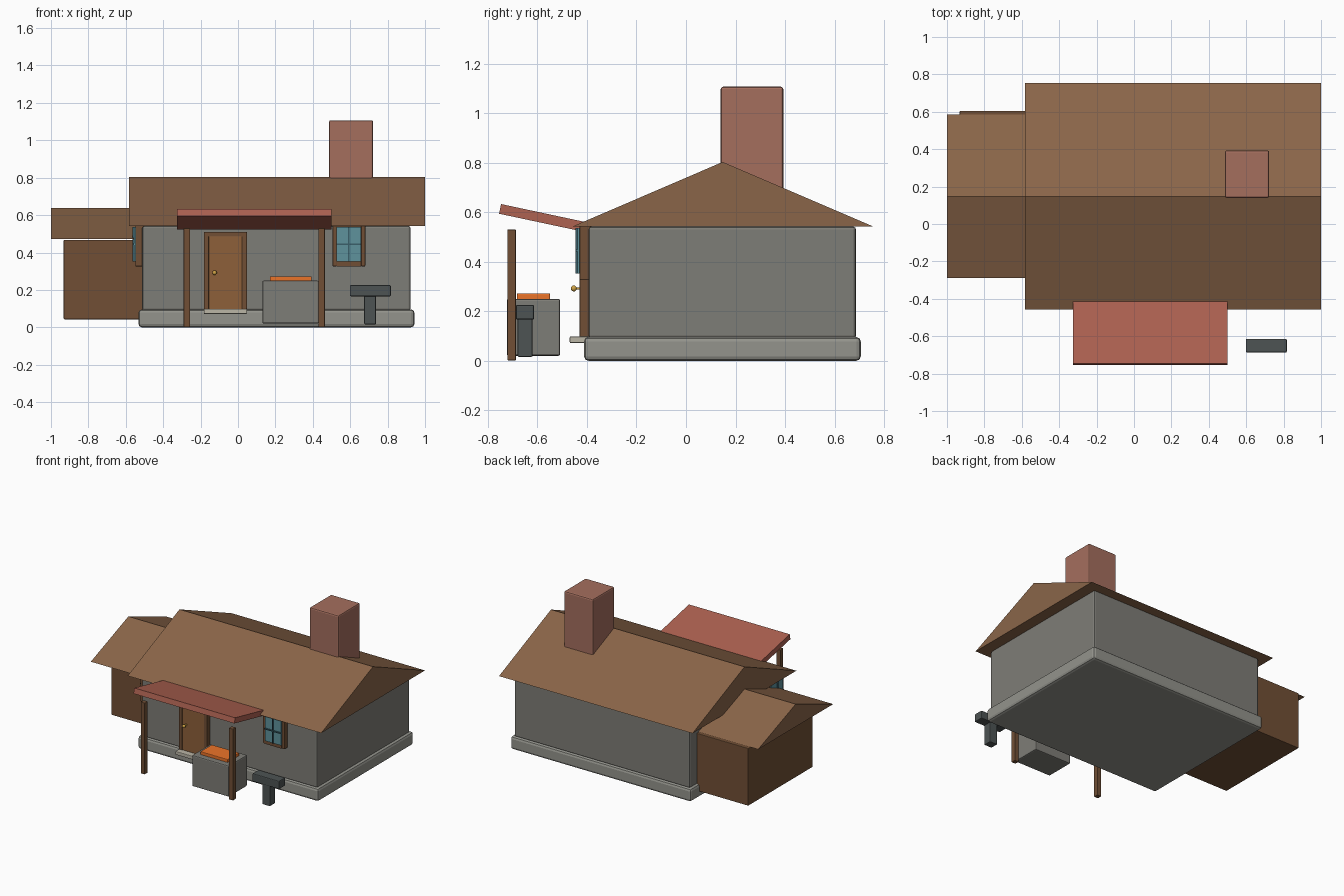
import bpy, bmesh, math

if "Cube" in bpy.data.objects:
    bpy.data.objects.remove(bpy.data.objects["Cube"])

def mat(name, r, g, b):
    m = bpy.data.materials.new(name)
    m.diffuse_color = (*[(c / 255) ** 2.2 for c in (r, g, b)], 1)
    m.use_nodes = True
    m.node_tree.nodes["Principled BSDF"].inputs["Base Color"].default_value = m.diffuse_color
    return m

STONE = mat("stone", 125, 124, 118)
PLINTH = mat("plinth", 146, 146, 139)
STEP = mat("step", 185, 180, 165)
ROOF = mat("roof", 137, 101, 74)
TIMBER = mat("timber", 112, 80, 56)
PLANK = mat("plank", 140, 96, 60)
BRICK = mat("brick", 163, 110, 94)
RED = mat("red_roof", 172, 98, 82)
GLASS = mat("glass", 95, 145, 155)
LEAD = mat("glazing_bar", 60, 95, 105)
IRON = mat("iron", 78, 84, 84)
EMBER = mat("ember", 235, 115, 45)
BRASS = mat("brass", 205, 160, 70)

def finish(bm, name, material, bevel=0):
    bmesh.ops.recalc_face_normals(bm, faces=bm.faces)
    me = bpy.data.meshes.new(name)
    bm.to_mesh(me)
    bm.free()
    ob = bpy.data.objects.new(name, me)
    bpy.context.collection.objects.link(ob)
    me.materials.append(material)
    if bevel:
        mod = ob.modifiers.new("bevel", 'BEVEL')
        mod.width, mod.segments = bevel, 2
    return ob

def box(name, x, y, z, material, bevel=0.004):
    bm = bmesh.new()
    bmesh.ops.create_cube(bm, size=1)
    for v in bm.verts:
        v.co = [(a + b) / 2 + c * (b - a) for c, (a, b) in zip(v.co, (x, y, z))]
    return finish(bm, name, material, bevel)

def prism(name, x, profile, material):
    """Extrude a (y, z) profile along x."""
    bm = bmesh.new()
    face = bm.faces.new([bm.verts.new((x[0], y, z)) for y, z in profile])
    ext = bmesh.ops.extrude_face_region(bm, geom=[face])
    moved = [v for v in ext["geom"] if isinstance(v, bmesh.types.BMVert)]
    bmesh.ops.translate(bm, verts=moved, vec=(x[1] - x[0], 0, 0))
    return finish(bm, name, material)

# Main house
box("plinth", (-0.532, 0.943), (-0.412, 0.706), (0, 0.096), PLINTH, 0.018)
box("house_walls", (-0.512, 0.923), (-0.394, 0.687), (0.09, 0.542), STONE, 0.012)
prism("main_roof", (-0.582, 1.0), [(-0.457, 0.543), (0.755, 0.543), (0.148, 0.803)], ROOF)
box("chimney", (0.486, 0.723), (0.14, 0.393), (0.6, 1.107), BRICK, 0.01)

# Side annex
box("annex_walls", (-0.932, -0.49), (-0.148, 0.604), (0.043, 0.467), TIMBER)
prism("annex_roof", (-1.0, -0.49), [(-0.29, 0.472), (0.586, 0.472), (0.148, 0.639)], ROOF)

# Door with frame, knob and step
for side, x in (("left", (-0.183, -0.156)), ("right", (0.021, 0.048))):
    box(f"door_jamb_{side}", x, (-0.43, -0.38), (0.097, 0.51), TIMBER)
box("door_lintel", (-0.16, 0.025), (-0.43, -0.38), (0.486, 0.51), TIMBER, 0)
box("door", (-0.156, 0.021), (-0.426, -0.38), (0.097, 0.486), PLANK, 0.002)
box("doorstep", (-0.183, 0.048), (-0.47, -0.39), (0.072, 0.098), STEP)
box("knob_stem", (-0.13, -0.12), (-0.45, -0.42), (0.287, 0.297), BRASS, 0)
bm = bmesh.new()
bmesh.ops.create_uvsphere(bm, u_segments=16, v_segments=8, radius=0.012)
bmesh.ops.translate(bm, verts=bm.verts, vec=(-0.125, -0.453, 0.292))
finish(bm, "door_knob", BRASS).data.shade_smooth()

# Windows: built facing -y around x = 0, the side one is turned to face -x
def window(name, loc, turn=0):
    z0, z1, w, t = 0.326, 0.553, 0.0875, 0.022
    zb, zt = z0 + 0.027, z1 - 0.016
    zm = (zb + zt) / 2
    frame, glass, bar = (-0.036, 0.01), (-0.045, 0.01), (-0.053, -0.03)
    parts = [
        box(name + "_jamb_left", (-w, -w + t), frame, (z0, z1), TIMBER),
        box(name + "_jamb_right", (w - t, w), frame, (z0, z1), TIMBER),
        box(name + "_sill", (-w + t, w - t), frame, (z0, zb), TIMBER, 0),
        box(name + "_head", (-w + t, w - t), frame, (zt, z1), TIMBER, 0),
        box(name + "_glass", (-w + t, w - t), glass, (zb, zt), GLASS, 0),
        box(name + "_mullion", (-0.004, 0.004), bar, (zb, zt), LEAD, 0),
        box(name + "_transom", (-w + t, w - t), bar, (zm - 0.004, zm + 0.004), LEAD, 0),
    ]
    for p in parts:
        p.location = (*loc, 0)
        p.rotation_euler.z = turn

window("front_window", (0.593, -0.394))
window("side_window", (-0.512, -0.27), -math.pi / 2)

# Porch canopy and posts
prism("porch_roof", (-0.325, 0.499),
      [(-0.755, 0.594), (-0.417, 0.522), (-0.409, 0.561), (-0.747, 0.633)], RED)
for side, x in (("left", -0.2735), ("right", 0.4475)):
    box(f"porch_post_{side}", (x - 0.017, x + 0.017), (-0.722, -0.687), (0.002, 0.53), TIMBER, 0.003)

# Forge with embers, and the anvil
box("forge", (0.13, 0.432), (-0.724, -0.508), (0.02, 0.25), STONE, 0.008)
box("embers", (0.17, 0.394), (-0.683, -0.549), (0.24, 0.272), EMBER)
box("anvil_top", (0.598, 0.817), (-0.687, -0.614), (0.166, 0.226), IRON, 0.006)
box("anvil_stand", (0.675, 0.737), (-0.68, -0.62), (0.016, 0.17), IRON)
